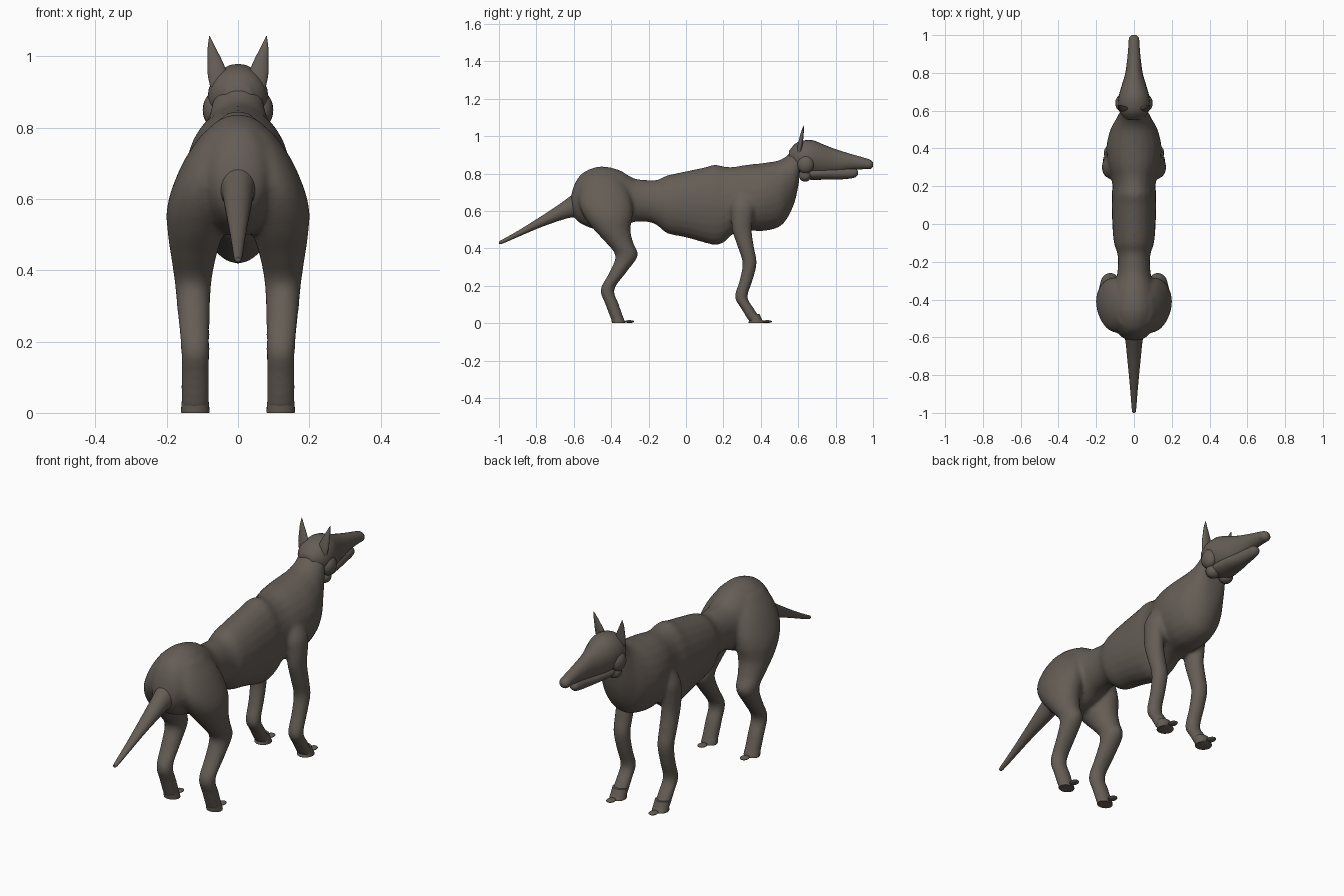
import bpy, bmesh, math
from mathutils import Matrix, Vector

fur = bpy.data.materials.new("grey_brown_fur")
fur.diffuse_color = (0.13, 0.11, 0.092, 1)


def spline(rows, steps):
    """Catmull-Rom interpolation through rows of numbers."""
    out = []
    for i in range(len(rows) - 1):
        a, b, c, d = (rows[max(0, min(len(rows) - 1, i + k))] for k in (-1, 0, 1, 2))
        for s in range(steps):
            t = s / steps
            out.append([0.5 * (2 * q + (r - p) * t + (2 * p - 5 * q + 4 * r - w) * t * t
                               + (3 * q - p - 3 * r + w) * t ** 3)
                        for p, q, r, w in zip(a, b, c, d)])
    return out + [list(rows[-1])]


def loft(bm, rows, upright=False, mirror=1, sides=24, steps=4):
    """Elliptic rings. upright: (x, y, z, rx, ry); otherwise (y, top, bottom, half width)."""
    rings = []
    for row in spline(rows, steps):
        ring = []
        for k in range(sides):
            c, s = math.cos(math.tau * k / sides), math.sin(math.tau * k / sides)
            if upright:
                x, y, z, rx, ry = row
                co = (mirror * (x + rx * c), y + ry * s, z)
            else:
                y, top, bot, w = row
                co = (w * c, y, (top + bot) / 2 + (top - bot) / 2 * s)
            ring.append(bm.verts.new(co))
        rings.append(ring)
    faces = [bm.faces.new((r[k], r[(k + 1) % sides], q[(k + 1) % sides], q[k]))
             for r, q in zip(rings, rings[1:]) for k in range(sides)]
    faces += [bm.faces.new(rings[0]), bm.faces.new(rings[-1])]
    bmesh.ops.recalc_face_normals(bm, faces=faces)


def ball(bm, centre, radii):
    m = Matrix.Translation(centre) @ Matrix.Diagonal((*radii, 1))
    bmesh.ops.create_uvsphere(bm, u_segments=20, v_segments=12, radius=1, matrix=m)


def finish(bm, name, blend=False):
    mesh = bpy.data.meshes.new(name)
    bm.to_mesh(mesh)
    bm.free()
    mesh.materials.append(fur)
    ob = bpy.data.objects.new(name, mesh)
    bpy.context.collection.objects.link(ob)
    bpy.ops.object.select_all(action='DESELECT')
    ob.select_set(True)
    bpy.context.view_layer.objects.active = ob
    bpy.ops.object.shade_smooth_by_angle(angle=math.radians(50))
    if blend:  # fuse overlapping volumes into one soft skin
        r = ob.modifiers.new("fuse", 'REMESH')
        r.mode, r.voxel_size, r.use_smooth_shade = 'VOXEL', 0.01, True
        s = ob.modifiers.new("soften", 'SMOOTH')
        s.factor, s.iterations = 0.5, 6
    return ob


# Torso and neck: y, top, bottom, half width
torso = [(-.615, .68, .60, .03), (-.595, .745, .56, .07), (-.55, .805, .525, .10),
         (-.46, .838, .495, .13), (-.36, .82, .505, .115), (-.28, .775, .54, .092),
         (-.2, .765, .54, .084), (-.15, .767, .52, .09), (-.1, .79, .48, .106),
         (0, .812, .458, .115), (.1, .833, .43, .117), (.155, .848, .418, .117),
         (.2, .838, .43, .115), (.25, .835, .475, .12), (.32, .846, .495, .138),
         (.41, .856, .492, .146), (.5, .872, .515, .125), (.55, .905, .575, .098),
         (.585, .95, .66, .08), (.605, .965, .76, .07)]

# Legs: x, y, z, rx, ry
hind = [(.045, -.45, .79, .05, .09), (.07, -.44, .72, .075, .13), (.1, -.43, .64, .082, .143),
        (.112, -.415, .57, .088, .13), (.12, -.395, .5, .077, .098), (.125, -.355, .43, .062, .073),
        (.126, -.318, .36, .051, .06), (.124, -.365, .27, .045, .045),
        (.12, -.42, .18, .04, .037), (.12, -.395, .1, .04, .036), (.12, -.362, .01, .04, .035)]
fore = [(.09, .31, .70, .04, .05), (.115, .305, .63, .05, .066), (.125, .3, .56, .045, .058),
        (.125, .3, .49, .042, .052), (.125, .322, .4, .042, .043), (.124, .34, .32, .04, .038),
        (.122, .322, .23, .037, .035), (.12, .295, .14, .037, .034),
        (.12, .328, .08, .038, .034), (.12, .372, .01, .039, .036)]

bm = bmesh.new()
loft(bm, torso)
for side in (1, -1):
    loft(bm, hind, True, side)
    loft(bm, fore, True, side)
finish(bm, "body_and_legs", blend=True)

# Tail tapering to a small round tip
bm = bmesh.new()
loft(bm, [(-.56, .725, .55, .065), (-.61, .685, .565, .047), (-.7, .62, .54, .037),
          (-.8, .555, .503, .027), (-.9, .493, .46, .018), (-.985, .445, .424, .011),
          (-1, .437, .426, .006)])
finish(bm, "tail")

# Skull and long upper muzzle
bm = bmesh.new()
loft(bm, [(.55, .92, .87, .035), (.585, .96, .82, .072), (.63, .977, .79, .085),
          (.68, .977, .79, .08), (.74, .953, .79, .063), (.8, .93, .80, .046),
          (.88, .905, .818, .035), (.95, .885, .823, .029), (.985, .873, .824, .026),
          (1, .86, .836, .012)])
finish(bm, "head")

# Lower jaw
bm = bmesh.new()
loft(bm, [(.61, .82, .785, .04), (.66, .83, .767, .062), (.74, .832, .767, .055),
          (.82, .832, .768, .038), (.89, .83, .775, .027), (.912, .823, .785, .021),
          (.92, .81, .795, .01)])
finish(bm, "lower_jaw")

for side, label in ((1, "right"), (-1, "left")):
    # Cheek with a small jowl below
    bm = bmesh.new()
    ball(bm, (side * .065, .64, .85), (.034, .045, .05))
    ball(bm, (side * .04, .637, .79), (.036, .034, .034))
    finish(bm, label + "_cheek")

    # Thin pointed ear
    bm = bmesh.new()
    loft(bm, [(.06, .605, .915, .018, .012), (.058, .61, .95, .027, .013),
              (.064, .616, .985, .021, .011), (.074, .623, 1.025, .011, .007),
              (.08, .63, 1.057, .001, .001)], True, side, sides=16)
    finish(bm, label + "_ear")

    # Flat-soled paws, each with a small toe in front
    for name, y, length in (("hind", -.361, .035), ("front", .376, .042)):
        bm = bmesh.new()
        loft(bm, [(.12, y - .014, .05, .036, .031), (.12, y - .004, .02, .039, .034),
                  (.12, y, .004, .04, length), (.12, y, 0, .039, length - .001)], True, side)
        finish(bm, f"{label}_{name}_paw")
        bm = bmesh.new()
        ball(bm, (side * .12, y + .058, .0085), (.021, .026, .0075))
        finish(bm, f"{label}_{name}_toe")
